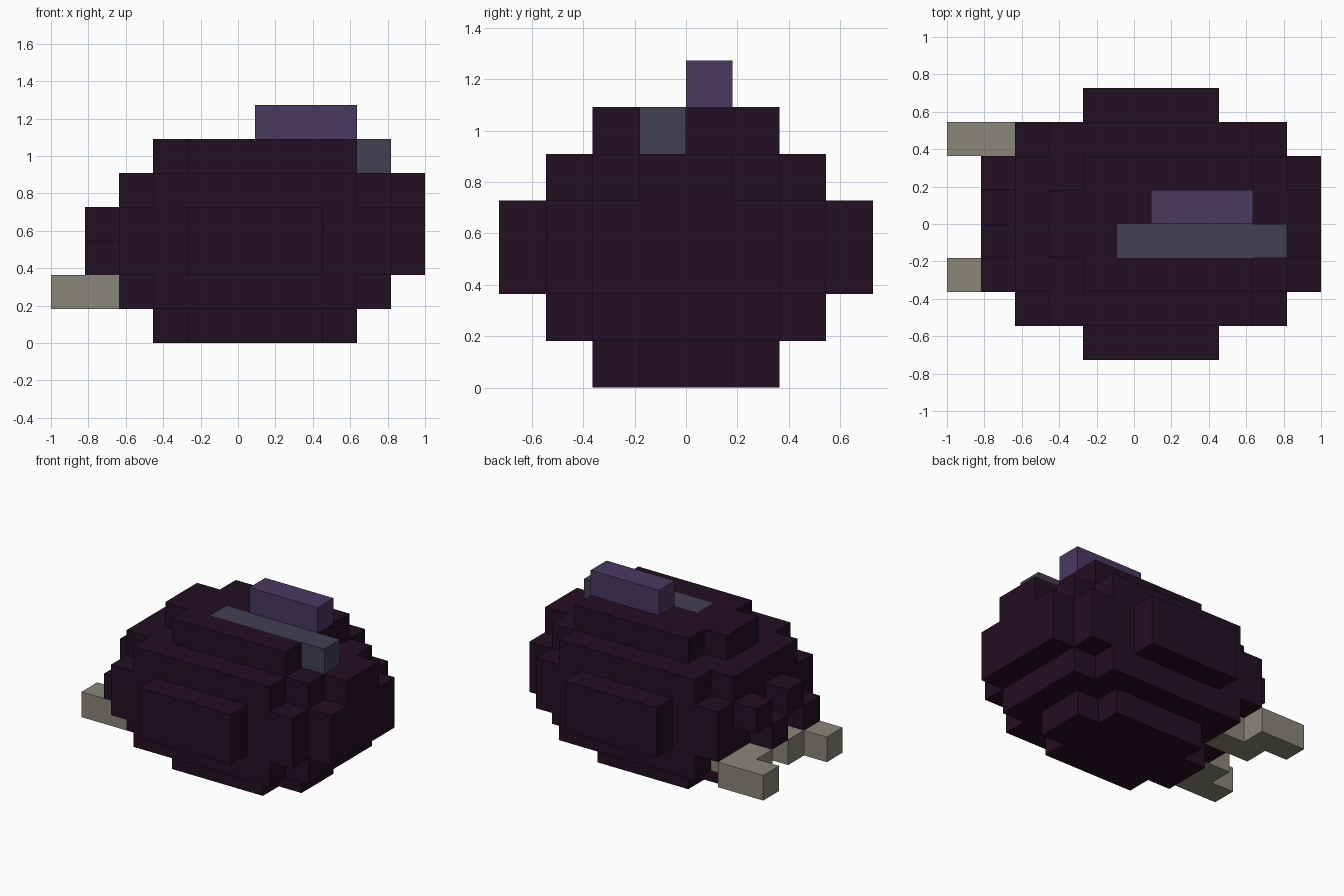
import bpy
import bmesh
from mathutils import Vector

if "Cube" in bpy.data.objects:
    bpy.data.objects.remove(bpy.data.objects["Cube"], do_unlink=True)

U = 2 / 11                               # edge of one block
ORIGIN = Vector((-1, -4 * U, 0))         # corner of block (0, 0, 0)


def material(name, srgb):
    """Make a flat material from 0-255 sRGB values."""
    lin = [((c / 255 + 0.055) / 1.055) ** 2.4 if c > 10 else c / 255 / 12.92 for c in srgb]
    mat = bpy.data.materials.new(name)
    mat.use_nodes = True
    mat.diffuse_color = (*lin, 1)
    bsdf = mat.node_tree.nodes["Principled BSDF"]
    bsdf.inputs["Base Color"].default_value = (*lin, 1)
    bsdf.inputs["Roughness"].default_value = 0.9
    return mat


def cells(i0, i1, j0, j1, k0, k1):
    """All blocks in a box of grid ranges."""
    return {(i, j, k) for i in range(i0, i1) for j in range(j0, j1) for k in range(k0, k1)}


def build(name, blocks, mat):
    """Make the outer skin of a set of blocks."""
    bm = bmesh.new()
    for cell in blocks:
        for axis in range(3):
            for side in (0, 1):
                neighbour = list(cell)
                neighbour[axis] += 2 * side - 1
                if tuple(neighbour) in blocks:
                    continue
                a, b = (axis + 1) % 3, (axis + 2) % 3
                corners = []
                for da, db in ((0, 0), (1, 0), (1, 1), (0, 1)):
                    p = Vector(cell)
                    p[axis] += side
                    p[a] += da
                    p[b] += db
                    corners.append(bm.verts.new(ORIGIN + p * U))
                bm.faces.new(corners if side else corners[::-1])
    bmesh.ops.remove_doubles(bm, verts=bm.verts[:], dist=0.001)
    mesh = bpy.data.meshes.new(name)
    bm.to_mesh(mesh)
    bm.free()
    mesh.materials.append(mat)
    obj = bpy.data.objects.new(name, mesh)
    bpy.context.collection.objects.link(obj)
    return obj


shell = material("dark plum", (36, 14, 34))
bone = material("bone", (138, 134, 120))
slate = material("slate", (66, 62, 82))
violet = material("violet", (73, 56, 97))

# Mandibles: two hooked pairs at the head end
outer_left = cells(0, 2, 6, 7, 1, 2) | cells(1, 3, 5, 6, 1, 2)
outer_right = cells(0, 2, 2, 3, 1, 2) | cells(1, 3, 3, 4, 1, 2)

# Back stripe, set flush in the top, and the crest beside it
stripe = cells(5, 10, 3, 4, 5, 6)
crest = cells(6, 9, 4, 5, 6, 7)

# Rounded body: stepped slabs from the belly to the back
body = set()
for slab in (
    (3, 9, 3, 5, 0, 1), (4, 8, 2, 6, 0, 1),                         # belly
    (2, 10, 2, 6, 1, 2), (3, 9, 1, 7, 1, 2),                        # lower flank
    (2, 10, 1, 7, 2, 4), (2, 11, 2, 6, 2, 4), (4, 8, 0, 8, 2, 4),   # waist
    (3, 9, 1, 7, 4, 5), (2, 10, 2, 6, 4, 5), (2, 11, 3, 5, 4, 5),   # upper flank
    (3, 9, 3, 5, 5, 6), (4, 9, 2, 6, 5, 6),                         # back
):
    body |= cells(*slab)

# Face bumps, alternating low and high
for row, level in ((2, 2), (3, 3), (4, 2), (5, 3)):
    body |= cells(1, 2, row, row + 1, level, level + 1)

body -= outer_left | outer_right | stripe

build("body", body, shell)
build("left_mandible", outer_left, bone)
build("right_mandible", outer_right, bone)
build("back_stripe", stripe, slate)
build("crest", crest, violet)
